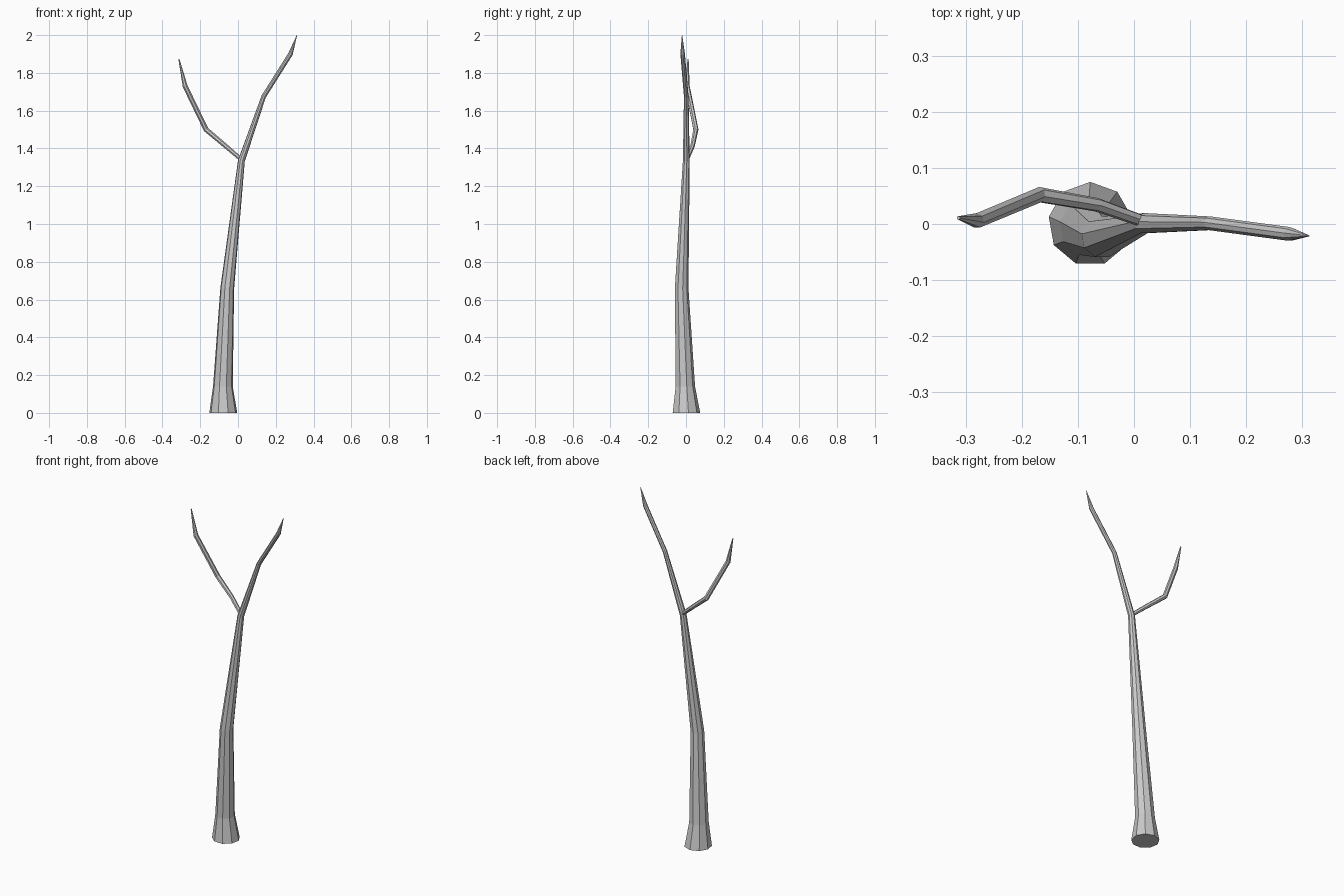
import bpy, bmesh, math
from mathutils import Vector

if "Cube" in bpy.data.objects:
    bpy.data.objects.remove(bpy.data.objects["Cube"])


def limb(name, path, sides, phase, flat_start=False):
    """Faceted tapering tube through (x, y, z, radius) points."""
    pts = [Vector(p[:3]) for p in path]
    bm = bmesh.new()
    rings = []
    for i, p in enumerate(pts):
        into = (p - pts[i - 1]).normalized() if i else Vector()
        out = (pts[i + 1] - p).normalized() if i < len(pts) - 1 else Vector()
        tangent = (into + out).normalized()
        if flat_start and i < 2:
            tangent = Vector((0, 0, 1))
        rot = Vector((0, 0, 1)).rotation_difference(tangent)
        ring = []
        for k in range(sides):
            a = phase + math.tau * k / sides
            ring.append(bm.verts.new(
                p + rot @ (path[i][3] * Vector((math.cos(a), math.sin(a), 0)))))
        rings.append(ring)
    for a, b in zip(rings, rings[1:]):
        for k in range(sides):
            n = (k + 1) % sides
            bm.faces.new((a[k], a[n], b[n], b[k]))
    bm.faces.new(rings[0][::-1])
    bm.faces.new(rings[-1])
    mesh = bpy.data.meshes.new(name)
    bm.to_mesh(mesh)
    bm.free()
    obj = bpy.data.objects.new(name, mesh)
    bpy.context.collection.objects.link(obj)
    return obj


# Trunk with flared foot, continuing into the right-hand bough
limb("trunk", [
    (-0.078, 0.0, 0.0, 0.075),
    (-0.080, -0.005, 0.14, 0.053),
    (-0.057, -0.024, 0.66, 0.037),
    (0.018, 0.001, 1.335, 0.0185),
    (0.136, 0.001, 1.675, 0.0125),
    (0.278, -0.018, 1.90, 0.0125),
    (0.312, -0.021, 2.0, 0.001),
], 9, math.pi / 2, True)

# Left-hand side branch
limb("side_branch", [
    (0.013, 0.006, 1.345, 0.011),
    (-0.065, 0.034, 1.412, 0.0125),
    (-0.169, 0.052, 1.50, 0.014),
    (-0.280, 0.006, 1.73, 0.0135),
    (-0.313, 0.011, 1.874, 0.003),
], 7, math.pi / 2)
